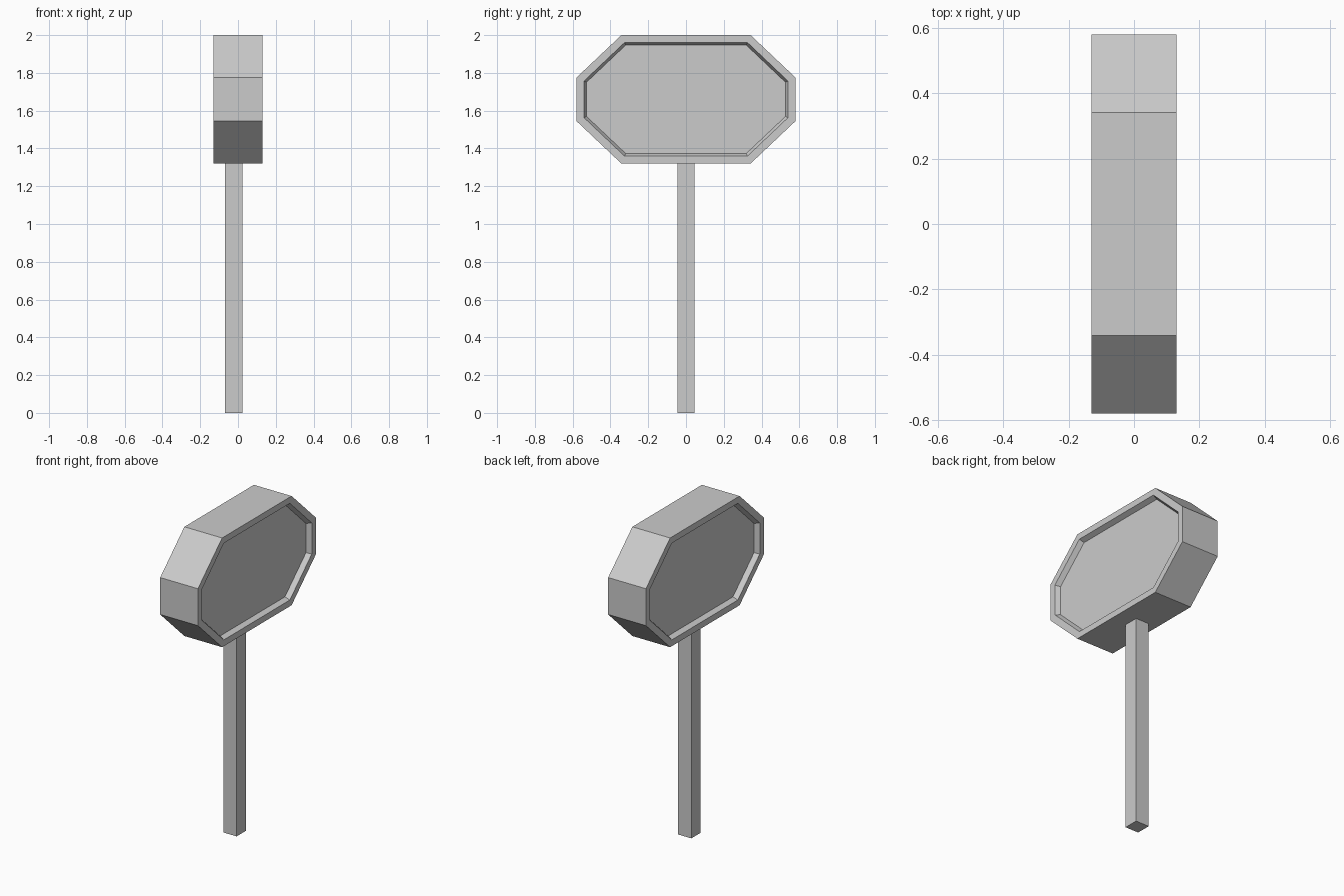
import bpy, bmesh

if "Cube" in bpy.data.objects:
    bpy.data.objects.remove(bpy.data.objects["Cube"])

def finish(name, bm):
    bmesh.ops.recalc_face_normals(bm, faces=bm.faces)
    me = bpy.data.meshes.new(name)
    bm.to_mesh(me)
    bm.free()
    ob = bpy.data.objects.new(name, me)
    bpy.context.collection.objects.link(ob)
    return ob

def octagon(bm, x, a, b, c, d, zc=1.66):
    """Ring of 8 verts: flat top half-width a at half-height c, sides at b with half-height d."""
    pts = [(a, c), (b, d), (b, -d), (a, -c), (-a, -c), (-b, -d), (-b, d), (-a, c)]
    return [bm.verts.new((x, y, zc + z)) for y, z in pts]

# Sign head: lofted octagon rings with a shallow tapered recess on both faces
outer = (0.342, 0.58, 0.34, 0.115)
rim = (0.325, 0.54, 0.301, 0.097)
panel = (0.319, 0.526, 0.287, 0.091)
hx, depth = 0.13, 0.03
bm = bmesh.new()
rings = [octagon(bm, x, *p) for x, p in (
    (-hx + depth, panel), (-hx, rim), (-hx, outer),
    (hx, outer), (hx, rim), (hx - depth, panel))]
for r0, r1 in zip(rings, rings[1:]):
    for i in range(8):
        j = (i + 1) % 8
        bm.faces.new((r0[i], r0[j], r1[j], r1[i]))
bm.faces.new(rings[0])
bm.faces.new(rings[-1])
finish("sign_head", bm)

# Square post, set slightly off centre
bm = bmesh.new()
bmesh.ops.create_cube(bm, size=1)
bmesh.ops.scale(bm, vec=(0.092, 0.092, 1.32), verts=bm.verts)
bmesh.ops.translate(bm, vec=(-0.023, 0, 0.66), verts=bm.verts)
finish("post", bm)
